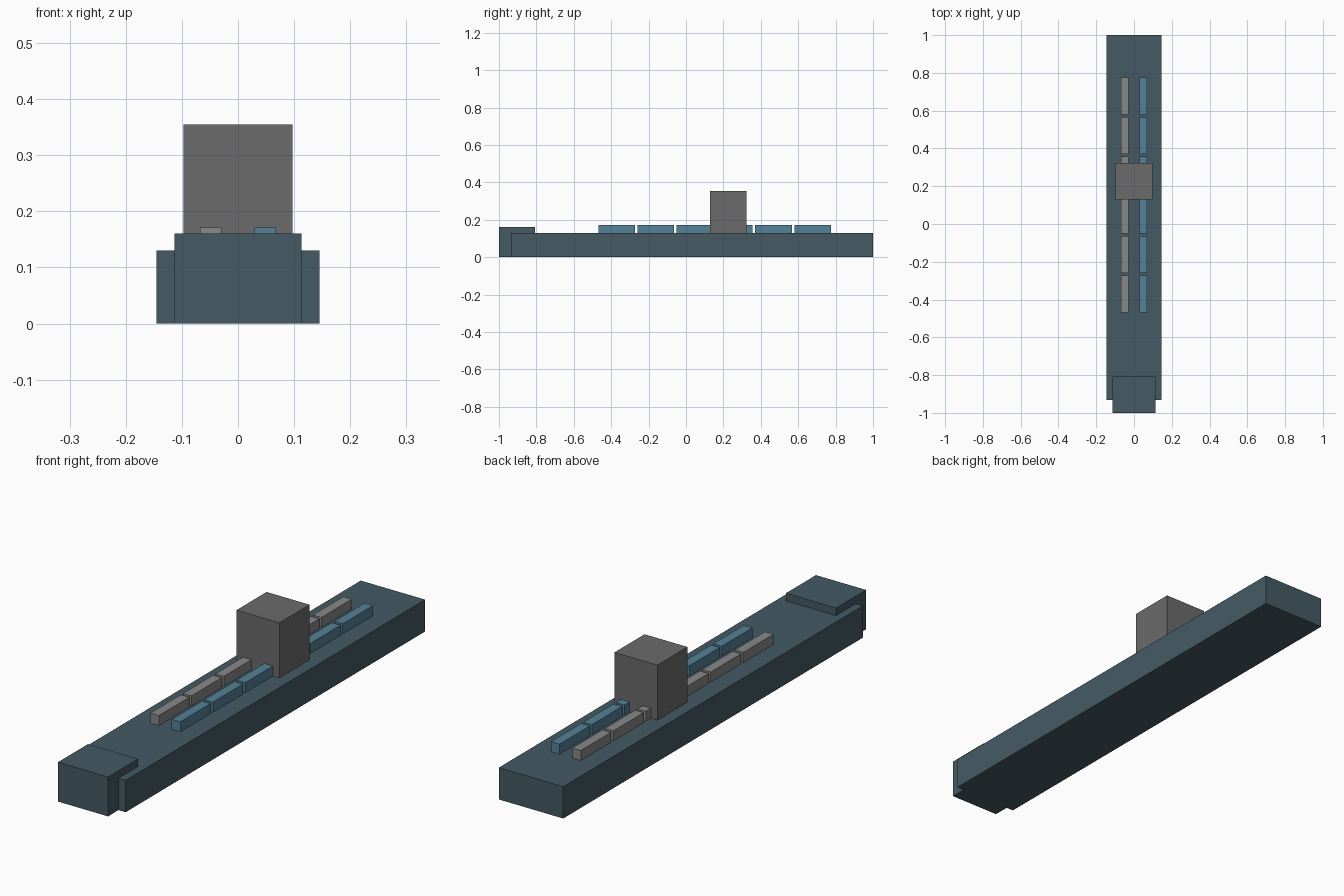
import bpy

if "Cube" in bpy.data.objects:
    bpy.data.objects.remove(bpy.data.objects["Cube"])


def material(name, rgb):
    m = bpy.data.materials.new(name)
    m.diffuse_color = (*rgb, 1)
    m.use_nodes = True
    m.node_tree.nodes["Principled BSDF"].inputs["Base Color"].default_value = m.diffuse_color
    return m


def box(name, x, y, z, mat):
    """Box spanning the (min, max) ranges on each axis."""
    bpy.ops.mesh.primitive_cube_add(size=1)
    ob = bpy.context.object
    ob.name = name
    ob.location = [(a + b) / 2 for a, b in (x, y, z)]
    ob.scale = [b - a for a, b in (x, y, z)]
    bpy.ops.object.transform_apply(location=False, rotation=False, scale=True)
    ob.data.materials.append(mat)
    return ob


hull_paint = material("hull_slate", (0.060, 0.102, 0.127))
tower_paint = material("tower_grey", (0.147, 0.147, 0.150))
blue_paint = material("container_blue", (0.091, 0.223, 0.310))
grey_paint = material("container_grey", (0.246, 0.246, 0.246))

# Hull with a narrower, raised bow block
DECK = 0.13
box("hull", (-0.1455, 0.1455), (-0.933, 1.0), (0, DECK), hull_paint)
box("bow", (-0.113, 0.113), (-1.0, -0.807), (0, 0.161), hull_paint)

# Bridge tower
box("bridge_tower", (-0.097, 0.097), (0.129, 0.323), (DECK, 0.355), tower_paint)

# Two rows of six cargo containers, passing through the tower
for side, paint, label in ((-1, grey_paint, "left"), (1, blue_paint, "right")):
    x = sorted((side * 0.029, side * 0.0675))
    for i in range(6):
        y0 = -0.469 + i * 0.2097
        box(f"container_{label}_{i + 1}", x, (y0, y0 + 0.196), (DECK, 0.171), paint)
